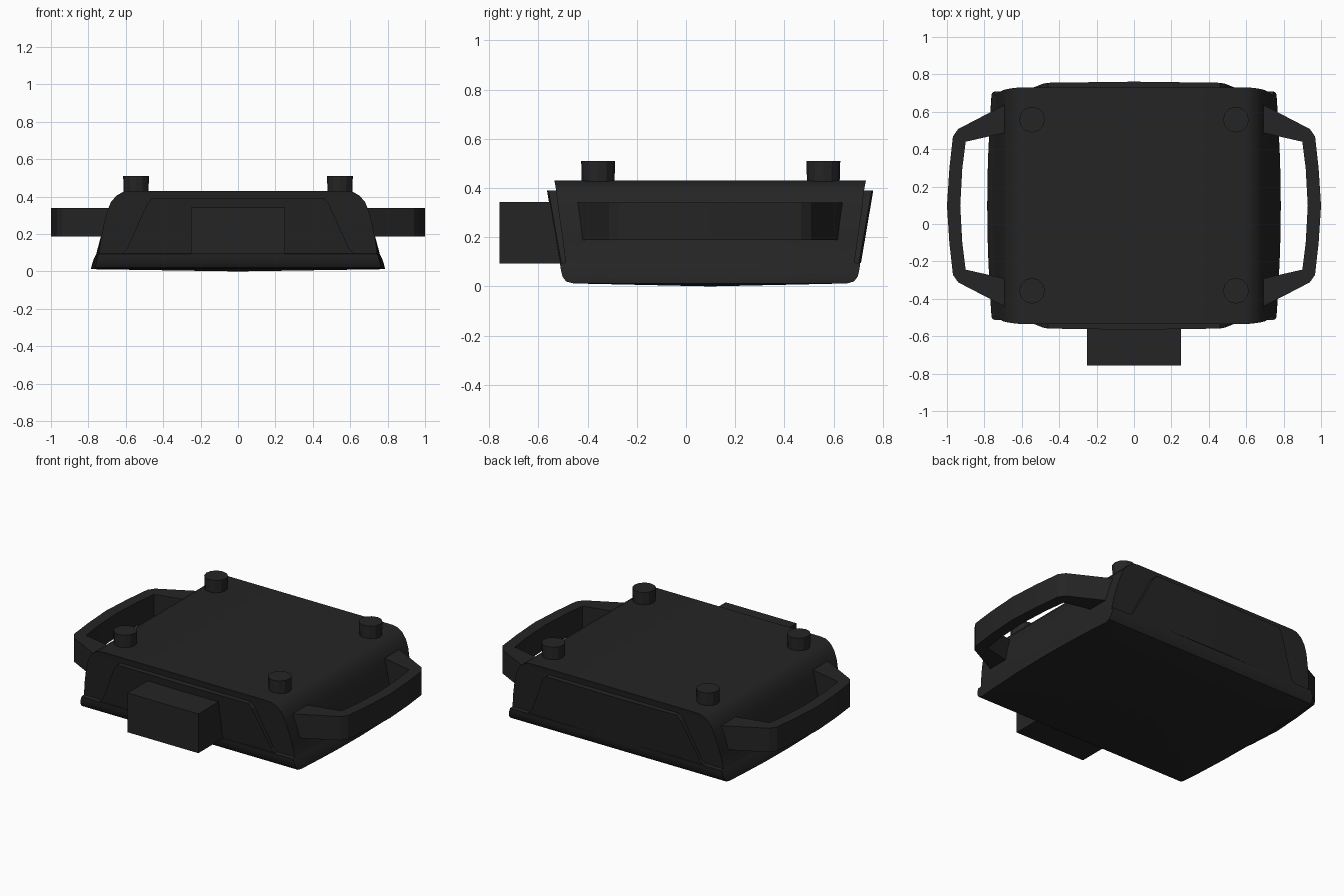
import bpy, bmesh, math
from mathutils import Matrix

cube = bpy.data.objects.get("Cube")
if cube:
    bpy.data.objects.remove(cube, do_unlink=True)

mat = bpy.data.materials.new("charcoal_plastic")
mat.use_nodes = True
COLOUR = (0.018, 0.018, 0.018, 1)
mat.diffuse_color = COLOUR
bsdf = mat.node_tree.nodes["Principled BSDF"]
bsdf.inputs["Base Color"].default_value = COLOUR
bsdf.inputs["Roughness"].default_value = 0.8

YC = 0.098  # middle of the case along y


def finish(name, bm, angle=None):
    """Turn a bmesh into a coloured object, smooth below the given angle."""
    bmesh.ops.recalc_face_normals(bm, faces=bm.faces[:])
    mesh = bpy.data.meshes.new(name)
    bm.to_mesh(mesh)
    bm.free()
    mesh.materials.append(mat)
    obj = bpy.data.objects.new(name, mesh)
    bpy.context.collection.objects.link(obj)
    if angle:
        bpy.ops.object.select_all(action="DESELECT")
        obj.select_set(True)
        bpy.context.view_layer.objects.active = obj
        bpy.ops.object.shade_smooth_by_angle(angle=math.radians(angle))
    return obj


# Case: stacked outlines (height, half width, half depth), sides bowed near the base
rings = [(0.012, 0.785, 0.555), (0.02, 0.785, 0.585), (0.04, 0.78, 0.6),
         (0.07, 0.77, 0.607), (0.094, 0.758, 0.61), (0.097, 0.757, 0.587),
         (0.18, 0.735, 0.598), (0.25, 0.718, 0.608), (0.32, 0.7, 0.618),
         (0.37, 0.68, 0.623), (0.405, 0.65, 0.628), (0.425, 0.615, 0.632),
         (0.43, 0.58, 0.633)]
bm = bmesh.new()
loops = []
for z, hx, hy in rings:
    bow = 0.025 * max(0, 1 - z / 0.2)
    side = [(hx - bow * t ** 2, t * hy) for t in (-1, -0.8, -0.4, 0, 0.4, 0.8, 1)]
    outline = side + [(-x, -y) for x, y in side]
    loops.append([bm.verts.new((x, y + YC, z)) for x, y in outline])
n = len(loops[0])
for low, high in zip(loops, loops[1:]):
    for i in range(n):
        j = (i + 1) % n
        bm.faces.new((low[i], low[j], high[j], high[i]))
bm.faces.new(loops[-1])
# Slightly domed underside
base = bm.verts.new((0, YC, 0))
for i in range(n):
    bm.faces.new((loops[0][(i + 1) % n], loops[0][i], base))
finish("case", bm, 30)

# Raised sloping panels on the front and back
half = [(0, 0.39), (0.46, 0.39), (0.487, 0.36), (0.594, 0.12), (0.62, 0.095), (0, 0.095)]
for name, s in (("front_panel", -1), ("back_panel", 1)):
    bm = bmesh.new()
    for m in (-1, 1):
        outer, inner = [], []
        for x, z in half:
            depth = 0.605 + 0.05 * (z - 0.095) / 0.295 + 0.008 * (1 - x / 0.62)
            outer.append(bm.verts.new((m * x, YC + s * depth, z)))
            inner.append(bm.verts.new((m * x, YC + s * 0.57, z)))
        bm.faces.new(outer)
        bm.faces.new(inner)
        for i in range(len(half) - 1):
            bm.faces.new((outer[i], outer[i + 1], inner[i + 1], inner[i]))
    bmesh.ops.remove_doubles(bm, verts=bm.verts[:], dist=0.0001)
    finish(name, bm)

# Side handles: angular bows, extruded upwards
outer_path = [(0.68, 0.545), (0.94, 0.41), (0.968, 0.37), (0.987, 0.2), (1.0, 0)]
inner_path = [(0.68, 0.392), (0.9, 0.342), (0.918, 0.2), (0.929, 0)]


def bow_path(points):
    return points + [(x, -y) for x, y in reversed(points[:-1])]


for name, m in (("left_handle", 1), ("right_handle", -1)):
    bm = bmesh.new()
    outline = bow_path(outer_path) + bow_path(inner_path)[::-1]
    face = bm.faces.new([bm.verts.new((m * x, y + YC, 0.188)) for x, y in outline])
    grown = bmesh.ops.extrude_face_region(bm, geom=[face])["geom"]
    bmesh.ops.translate(bm, vec=(0, 0, 0.152),
                        verts=[v for v in grown if isinstance(v, bmesh.types.BMVert)])
    finish(name, bm)

# Four short feet on the top face
for x_name, x in (("left", 0.545), ("right", -0.545)):
    for y_name, y in (("front", -0.357), ("back", 0.558)):
        bm = bmesh.new()
        bmesh.ops.create_cone(bm, cap_ends=True, segments=12, radius1=0.066,
                              radius2=0.069, depth=0.1,
                              matrix=Matrix.Translation((x, y, 0.46)))
        finish(f"{y_name}_{x_name}_knob", bm)

# Connector block on the front
bm = bmesh.new()
bmesh.ops.create_cube(bm, size=1, matrix=Matrix.Translation((0, -0.607, 0.217))
                      @ Matrix.Diagonal((0.5, 0.3, 0.25, 1)))
finish("front_block", bm)
